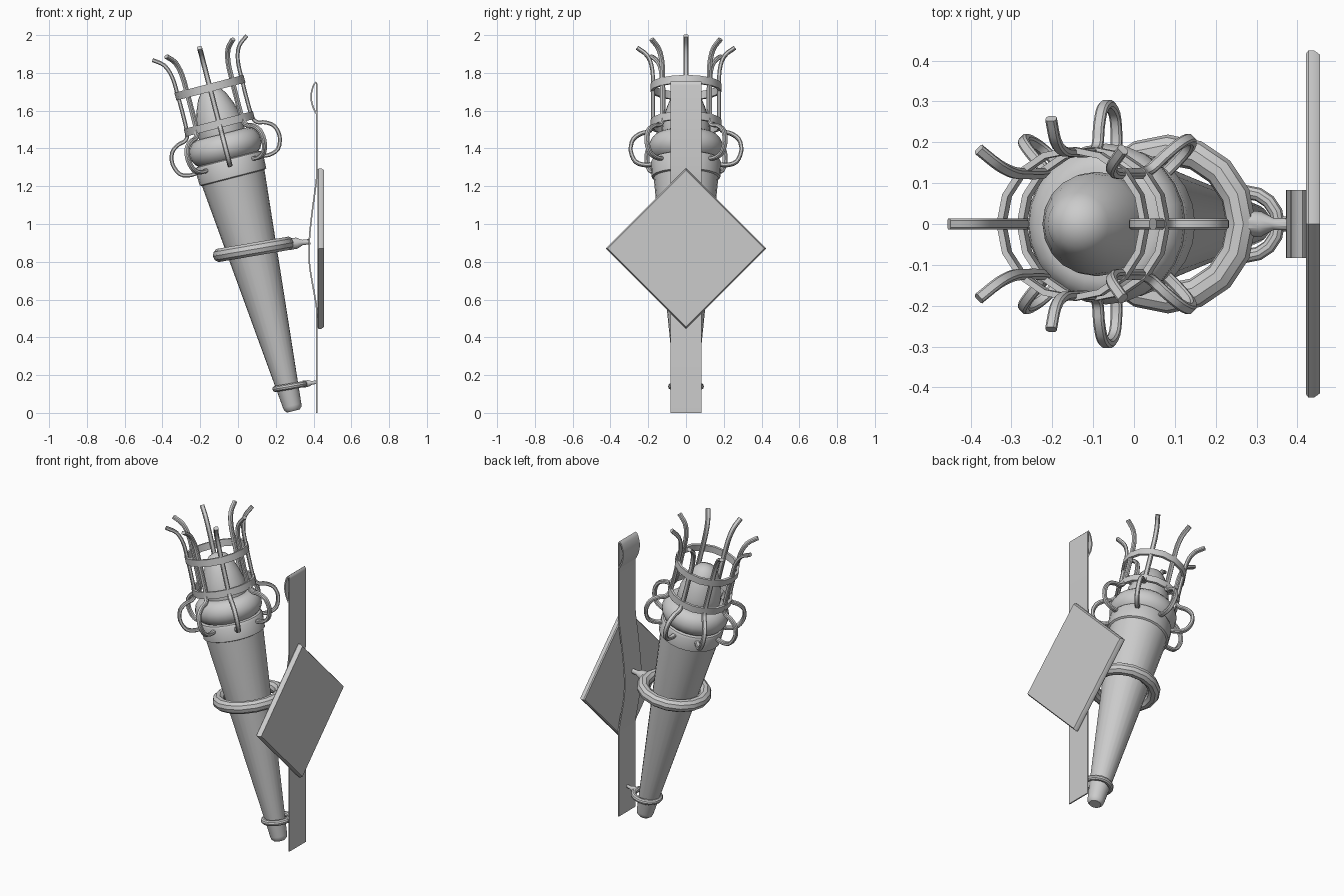
import bpy, bmesh, math
from mathutils import Matrix, Vector

if "Cube" in bpy.data.objects:
    bpy.data.objects.remove(bpy.data.objects["Cube"])

TILT = math.radians(14.5)
TORCH = Matrix.Translation((0.294, 0, 0.01)) @ Matrix.Rotation(-TILT, 4, 'Y')


def finish(name, bm, matrix=Matrix(), angle=35):
    bmesh.ops.recalc_face_normals(bm, faces=bm.faces)
    bm.transform(matrix)
    me = bpy.data.meshes.new(name)
    bm.to_mesh(me)
    bm.free()
    ob = bpy.data.objects.new(name, me)
    bpy.context.collection.objects.link(ob)
    bpy.ops.object.select_all(action='DESELECT')
    ob.select_set(True)
    bpy.context.view_layer.objects.active = ob
    bpy.ops.object.shade_smooth_by_angle(angle=math.radians(angle))
    return ob


def lathe(name, profile, matrix=Matrix(), sides=16, closed=False):
    """Revolve (radius, height) points about local z; open profiles get end caps."""
    bm = bmesh.new()
    rings = [[bm.verts.new((r * math.cos(2 * math.pi * k / sides),
                            r * math.sin(2 * math.pi * k / sides), z))
              for k in range(sides)] for r, z in profile]
    n = len(rings)
    for i in range(n if closed else n - 1):
        a, b = rings[i], rings[(i + 1) % n]
        for k in range(sides):
            j = (k + 1) % sides
            bm.faces.new((a[k], a[j], b[j], b[k]))
    if not closed:
        bm.faces.new(rings[0])
        bm.faces.new(rings[-1])
    return finish(name, bm, matrix)


def smooth_path(points, steps):
    """Catmull-Rom curve through 2D points."""
    p = [Vector(q) for q in points]
    p = [2 * p[0] - p[1]] + p + [2 * p[-1] - p[-2]]
    out = []
    for a, b, c, d in zip(p, p[1:], p[2:], p[3:]):
        for s in range(steps):
            t = s / steps
            out.append(0.5 * (2 * b + (c - a) * t + (2 * a - 5 * b + 4 * c - d) * t ** 2
                              + (3 * b - a - 3 * c + d) * t ** 3))
    return out + [p[-2]]


def sweep(name, path, section, matrix=Matrix()):
    """Sweep a (normal, y) section along a path lying in the xz plane."""
    bm = bmesh.new()
    rings = []
    for i, p in enumerate(path):
        t = (path[min(i + 1, len(path) - 1)] - path[max(i - 1, 0)]).normalized()
        rings.append([bm.verts.new((p.x - t.y * u, v, p.y + t.x * u)) for u, v in section])
    m = len(section)
    for a, b in zip(rings, rings[1:]):
        for k in range(m):
            bm.faces.new((a[k], a[(k + 1) % m], b[(k + 1) % m], b[k]))
    bm.faces.new(rings[0])
    bm.faces.new(rings[-1])
    return finish(name, bm, matrix)


def torus(name, major, minor, matrix):
    prof = [(major + minor * math.cos(a), minor * math.sin(a))
            for a in (2 * math.pi * k / 10 for k in range(10))]
    return lathe(name, prof, matrix, closed=True)


def stub(name, start, end, r0, r1):
    a, b = Vector(start), Vector(end)
    d = b - a
    m = Matrix.Translation(a) @ d.to_track_quat('Z', 'Y').to_matrix().to_4x4()
    lathe(name, [(r0, 0), (r0 * 0.9, d.length * 0.4), (r1, d.length * 0.65), (r1, d.length)], m, 10)


# Tapered torch handle with collar
lathe("torch_handle", [(0.034, 0), (0.046, 0.012), (0.05, 0.03), (0.171, 1.275),
                       (0.182, 1.28), (0.185, 1.362), (0.178, 1.375), (0.15, 1.385)], TORCH, 24)

# Rounded bowl above the collar
lathe("torch_bowl", [(0.15, 1.37), (0.178, 1.39), (0.194, 1.42), (0.197, 1.45), (0.186, 1.482),
                     (0.165, 1.505), (0.14, 1.515), (0.11, 1.515)], TORCH, 24)

# Bulb-shaped flame core
lathe("flame_core", [(0.122, 1.49), (0.128, 1.54), (0.124, 1.59), (0.102, 1.66), (0.077, 1.72),
                     (0.055, 1.75), (0.025, 1.765), (0.006, 1.768)], TORCH, 20)

# Two flat cage hoops
for name, s in (("lower_hoop", 1.57), ("upper_hoop", 1.768)):
    lathe(name, [(0.174, s - 0.021), (0.189, s - 0.021), (0.189, s + 0.021), (0.174, s + 0.021)],
          TORCH, closed=True)

# Eight looped cage prongs with flared tips
prong = smooth_path([(0.16, 1.352), (0.215, 1.345), (0.268, 1.364), (0.293, 1.425), (0.28, 1.485),
                     (0.238, 1.517), (0.198, 1.528), (0.178, 1.56), (0.174, 1.65), (0.175, 1.77),
                     (0.179, 1.87), (0.204, 1.942), (0.258, 1.986)], 3)
w, t, c = 0.0135, 0.0105, 0.005
bar = [(-t, -w + c), (-t, w - c), (-t + c, w), (t - c, w),
       (t, w - c), (t, -w + c), (t - c, -w), (-t + c, -w)]
for k in range(8):
    sweep(f"cage_prong_{k + 1}", prong, bar, TORCH @ Matrix.Rotation(k * math.pi / 4, 4, 'Z'))

# Holding rings and the stubs that join them to the wall strip
for name, pos, major, minor in (("middle_ring", (0.083, 0, 0.866), 0.182, 0.037),
                                ("lower_ring", (0.276, 0, 0.14), 0.078, 0.017)):
    torus(name, major, minor,
          Matrix.Translation(pos) @ Matrix.Rotation(math.radians(-9.7), 4, 'Y'))
stub("middle_stub", (0.265, 0, 0.893), (0.382, 0, 0.907), 0.034, 0.015)
stub("lower_stub", (0.345, 0, 0.152), (0.417, 0, 0.163), 0.02, 0.01)

# Wall strip: bowed in the middle, curled over at the top
bow = smooth_path([(0.418, 0.53), (0.413, 0.58), (0.395, 0.68), (0.379, 0.78), (0.376, 0.87),
                   (0.381, 0.96), (0.396, 1.09), (0.414, 1.22), (0.418, 1.28)], 2)
curl = smooth_path([(0.418, 1.735), (0.412, 1.75), (0.399, 1.732), (0.388, 1.69),
                    (0.389, 1.65), (0.399, 1.615), (0.413, 1.585)], 2)
strip = [(-0.004, -0.083), (0.004, -0.083), (0.004, 0.083), (-0.004, 0.083)]
sweep("wall_strip", [Vector((0.418, 0))] + bow + curl, strip)

# Diamond back plate with chamfered rim
lathe("diamond_plate", [(0.417, 0), (0.425, 0.006), (0.425, 0.02), (0.415, 0.034)],
      Matrix.Translation((0.421, 0, 0.87)) @ Matrix.Rotation(math.pi / 2, 4, 'Y'), 4)
